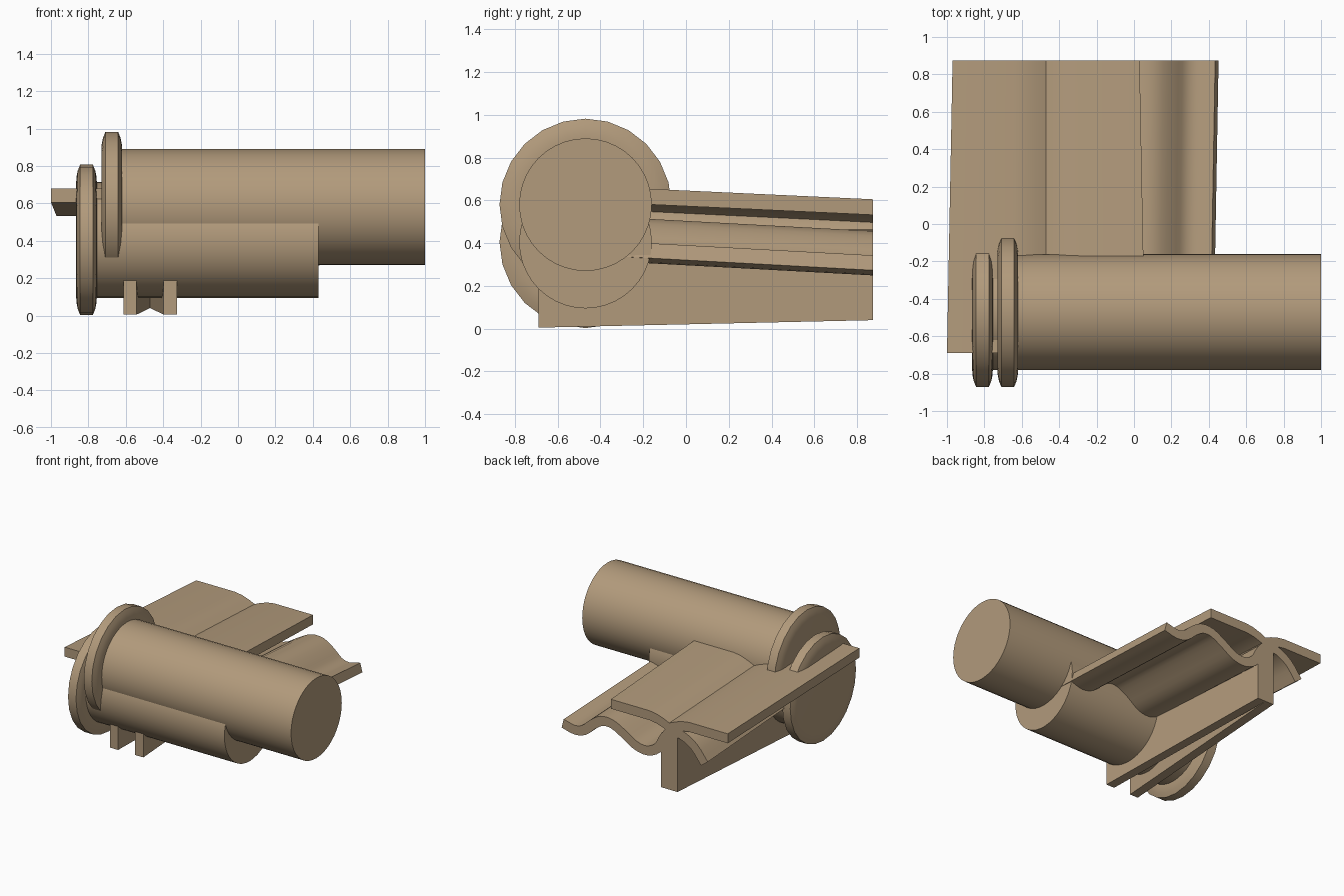
import bpy, bmesh, math
from mathutils import Vector

if "Cube" in bpy.data.objects:
    bpy.data.objects.remove(bpy.data.objects["Cube"])

tan = bpy.data.materials.new("warm_tan")
tan.diffuse_color = (0.445, 0.325, 0.2, 1)
tan.use_nodes = True
tan.node_tree.nodes["Principled BSDF"].inputs["Base Color"].default_value = tan.diffuse_color
Y0, Y1 = -0.69, 0.875      # front and back ends of the lengthwise parts
MID = -0.47                # x of the centre web, and y of the barrel axes


def finish(name, bm, angle=35):
    bmesh.ops.recalc_face_normals(bm, faces=bm.faces)
    me = bpy.data.meshes.new(name)
    bm.to_mesh(me)
    bm.free()
    ob = bpy.data.objects.new(name, me)
    bpy.context.collection.objects.link(ob)
    me.materials.append(tan)
    bpy.ops.object.select_all(action='DESELECT')
    ob.select_set(True)
    bpy.context.view_layer.objects.active = ob
    bpy.ops.object.shade_smooth_by_angle(angle=math.radians(angle))
    return ob


def lathe_x(name, profile, z, sides):
    """Closed turned solid about an axis along x; profile is (x, radius)."""
    bm = bmesh.new()
    rings = []
    for x, r in profile:
        rings.append([bm.verts.new((x, MID + r * math.sin(2 * math.pi * i / sides),
                                    z + r * math.cos(2 * math.pi * i / sides)))
                      for i in range(sides)])
    for a, b in zip(rings, rings[1:]):
        for i in range(sides):
            j = (i + 1) % sides
            bm.faces.new((a[i], a[j], b[j], b[i]))
    bm.faces.new(rings[0])
    bm.faces.new(rings[-1])
    return finish(name, bm)


def loft(name, front, back):
    """Solid strip between two matching outlines (x, z) at the front and back."""
    bm = bmesh.new()
    a = [bm.verts.new((x, Y0, z)) for x, z in front]
    b = [bm.verts.new((x, Y1, z)) for x, z in back]
    n = len(a)
    for i in range(n):
        j = (i + 1) % n
        bm.faces.new((a[i], a[j], b[j], b[i]))
    bm.faces.new(a)
    bm.faces.new(b)
    return finish(name, bm)


def smooth_path(pts, steps=3):
    """Catmull-Rom curve through the points."""
    p = [Vector(q) for q in pts]
    p = [2 * p[0] - p[1]] + p + [2 * p[-1] - p[-2]]
    out = []
    for i in range(1, len(p) - 2):
        for k in range(steps):
            t = k / steps
            out.append(0.5 * (2 * p[i] + (p[i + 1] - p[i - 1]) * t
                       + (2 * p[i - 1] - 5 * p[i] + 4 * p[i + 1] - p[i + 2]) * t * t
                       + (3 * p[i] - p[i - 1] - 3 * p[i + 1] + p[i + 2]) * t ** 3))
    return out + [p[-2]]


def thicken(path, half):
    """Outline of constant thickness around a centre line."""
    up, low = [], []
    for i, q in enumerate(path):
        d = (path[min(i + 1, len(path) - 1)] - path[max(i - 1, 0)]).normalized()
        n = Vector((-d.y, d.x)) * half
        up.append(q + n)
        low.append(q - n)
    return up + low[::-1]


def to_front(outline, sx, dz):
    return [(MID + (x - MID) * sx, z + dz) for x, z in outline]


# Two overlapping barrels, each with a rounded flange at its left end
for name, z, xf, x_end in (("upper", 0.58, -0.675, 1.0), ("lower", 0.405, -0.81, 0.43)):
    lathe_x(name + "_barrel", [(xf, 0.31), (x_end, 0.31)], z, 40)
    half = [(-0.055, 0.31), (-0.054, 0.335), (-0.047, 0.37), (-0.034, 0.402)]
    prof = half + [(-x, r) for x, r in reversed(half)]
    lathe_x(name + "_flange", [(xf + x, r) for x, r in prof], z, 24)

# Top plate with a creased groove along its middle
side = [(-0.5, 0.605), (-0.17, 0.605), (-0.11, 0.596), (-0.05, 0.577)]
top = [(MID + x, z) for x, z in side] + [(MID, 0.555)]
top += [(MID - x, z) for x, z in reversed(side)]
plate = top + [(x, z - 0.073) for x, z in reversed(top)]
loft("top_plate", to_front(plate, 1.06, 0.073), plate)

# Wavy sheet below the plate
wave = smooth_path([(-0.77, 0.32), (-0.68, 0.43), (-0.57, 0.49), (-0.48, 0.485),
                    (-0.42, 0.42), (-0.37, 0.335), (-0.28, 0.29), (-0.18, 0.305),
                    (-0.08, 0.365), (0.02, 0.415), (0.11, 0.415), (0.19, 0.365),
                    (0.26, 0.305), (0.34, 0.285), (0.443, 0.308)])
sheet = thicken(wave, 0.036)
loft("wavy_sheet", to_front(sheet, 0.97, 0.085), sheet)

# Two upright rails that meet at the back
for name, s in (("left_rail", -1), ("right_rail", 1)):
    front = [(MID + s * x, z) for x, z in ((0.073, 0.005), (0.143, 0.005), (0.143, 0.45), (0.073, 0.45))]
    back = [(MID + s * x, z) for x, z in ((0, 0.04), (0.07, 0.04), (0.07, 0.46), (0, 0.50))]
    loft(name, front, back)
